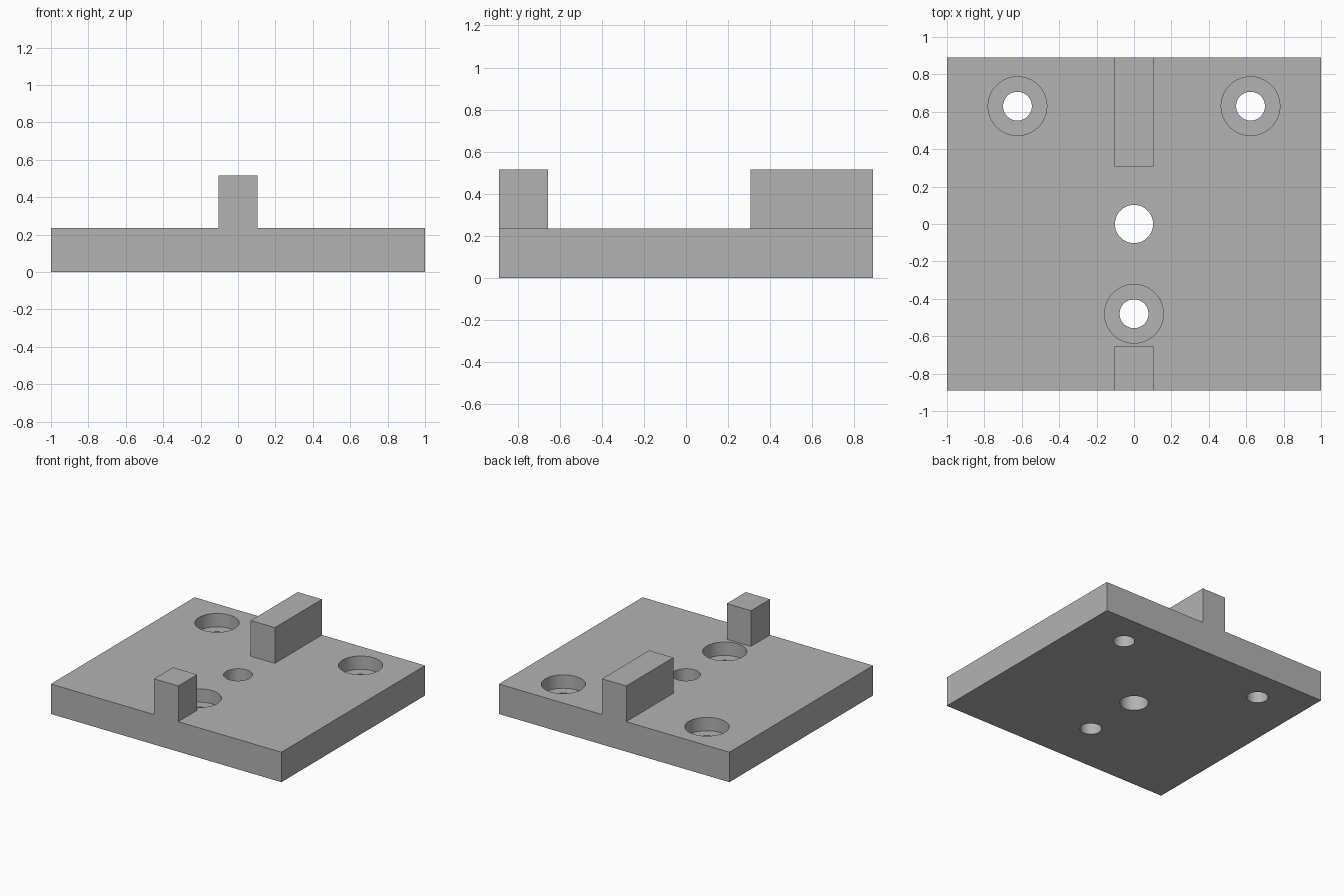
import bpy
import math

cube = bpy.data.objects.get("Cube")
if cube:
    bpy.data.objects.remove(cube, do_unlink=True)

HALF_X, HALF_Y = 1.0, 0.89
PLATE_TOP, RIB_TOP = 0.235, 0.515
RIB_HALF = 0.105
BORE_FLOOR = 0.13

grey = bpy.data.materials.new("plain grey")
grey.use_nodes = True
colour = (0.45, 0.45, 0.45, 1)
grey.diffuse_color = colour
grey.node_tree.nodes["Principled BSDF"].inputs["Base Color"].default_value = colour


def box(name, x0, x1, y0, y1, z0, z1):
    bpy.ops.mesh.primitive_cube_add(
        size=1, location=((x0 + x1) / 2, (y0 + y1) / 2, (z0 + z1) / 2))
    ob = bpy.context.object
    ob.name = name
    ob.scale = (x1 - x0, y1 - y0, z1 - z0)
    bpy.ops.object.transform_apply(location=True, rotation=False, scale=True)
    ob.data.materials.append(grey)
    return ob


def cylinder(name, x, y, radius, z0, z1):
    bpy.ops.mesh.primitive_cylinder_add(
        vertices=64, radius=radius, depth=z1 - z0, location=(x, y, (z0 + z1) / 2))
    ob = bpy.context.object
    ob.name = name
    ob.data.materials.append(grey)
    return ob


def combine(body, tool, operation):
    """Apply a boolean to the body and discard the tool."""
    mod = body.modifiers.new(tool.name, "BOOLEAN")
    mod.operation = operation
    mod.solver = "EXACT"
    mod.object = tool
    bpy.context.view_layer.objects.active = body
    bpy.ops.object.modifier_apply(modifier=mod.name)
    bpy.data.objects.remove(tool, do_unlink=True)


# Base plate with a short front rib and a long back rib, flush with its edges
plate = box("mounting_plate", -HALF_X, HALF_X, -HALF_Y, HALF_Y, 0, PLATE_TOP)
for name, y0, y1 in (("front_rib", -HALF_Y, -0.655), ("back_rib", 0.307, HALF_Y)):
    rib = box(name, -RIB_HALF, RIB_HALF, y0, y1, PLATE_TOP / 2, RIB_TOP)
    combine(plate, rib, "UNION")

# Plain centre hole
combine(plate, cylinder("centre_hole", 0, 0, 0.102, -0.1, 0.4), "DIFFERENCE")

# Three counterbored screw holes
for x, y in ((-0.623, 0.63), (0.623, 0.63), (0, -0.48)):
    combine(plate, cylinder("counterbore", x, y, 0.157, BORE_FLOOR, 0.4), "DIFFERENCE")
    combine(plate, cylinder("screw_hole", x, y, 0.077, -0.1, 0.2), "DIFFERENCE")

# Smooth hole walls, crisp edges
bpy.ops.object.select_all(action="DESELECT")
plate.select_set(True)
bpy.context.view_layer.objects.active = plate
bpy.ops.object.shade_smooth_by_angle(angle=math.radians(30))
